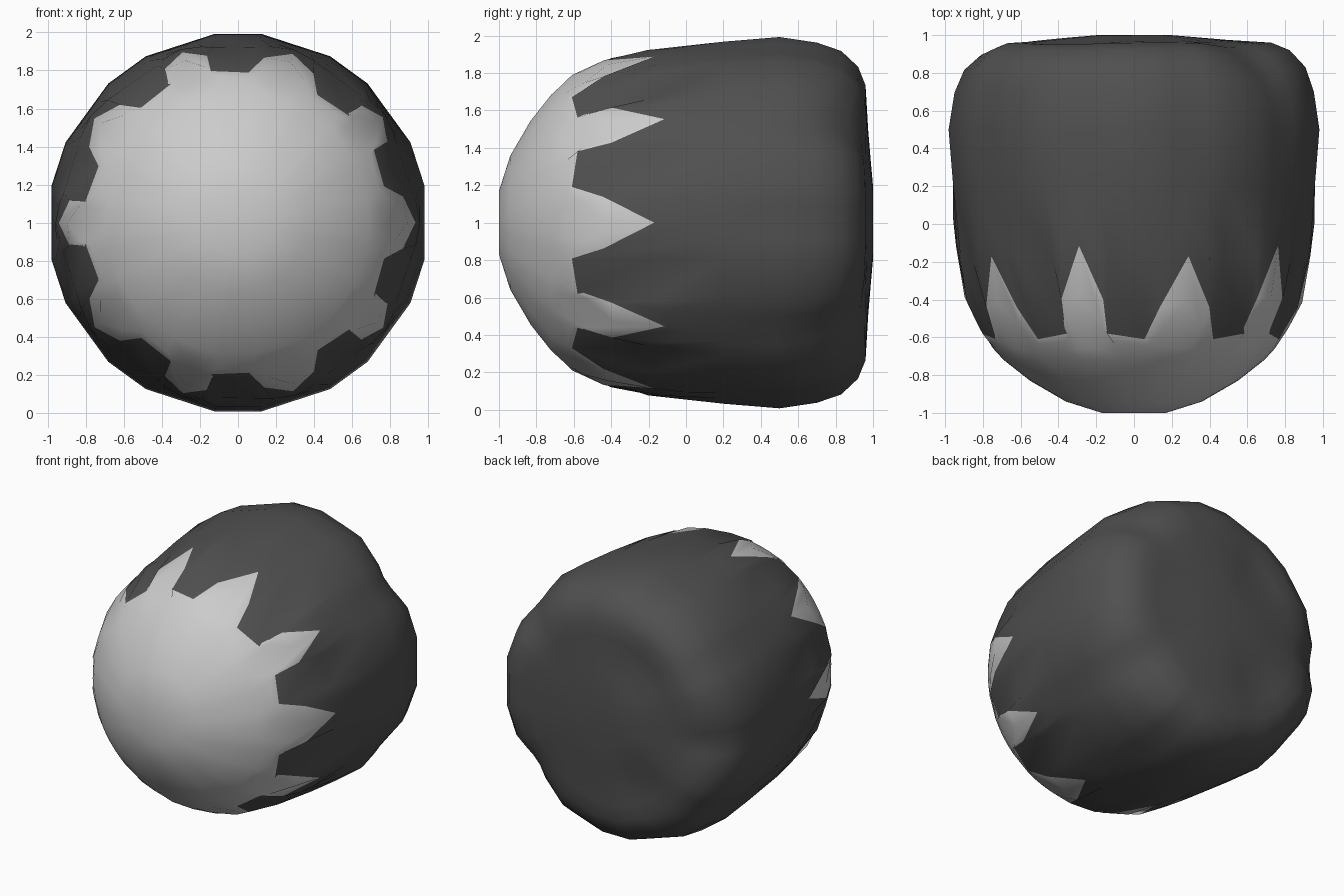
import bpy, bmesh
from math import sin, cos, radians, exp
from mathutils import Vector

if "Cube" in bpy.data.objects:
    bpy.data.objects.remove(bpy.data.objects["Cube"])

# Side profile: distance along y, radius around the y axis
PROFILE = [(-1, .17), (-.94, .36), (-.83, .55), (-.72, .69), (-.6, .80), (-.41, .893),
           (-.1, .945), (.2, .975), (.5, 1.0), (.7, .97), (.83, .925),
           (.92, .84), (.96, .74), (.975, .5), (1.0, .2)]


def radius(y):
    for (y0, r0), (y1, r1) in zip(PROFILE, PROFILE[1:]):
        if y <= y1:
            return r0 + (r1 - r0) * (y - y0) / (y1 - y0)
    return PROFILE[-1][1]


# Ten zigzag teeth, alternately wide and narrow: (angle offset, boundary y)
WIDE = [(-14, -.61), (-9, -.44), (0, -.17), (9, -.44), (14, -.61)]
NARROW = [(-7.9, -.58), (-7.5, -.40), (0, -.115), (7.5, -.40), (7.9, -.58)]
REAR = [-11, -5.5, 0, 5.5, 11]
columns = []
for k in range(10):
    for (a, y), rear in zip(NARROW if k % 2 else WIDE, REAR):
        columns.append((36 * k + a, 36 * k + rear, rear, y))

# Soft dents pressed into the back rim: centre, spread, push
DENTS = [((.66, .88, 1.58), .2, (-.02, -.055, -.02)),
         ((.66, .88, .42), .2, (-.02, -.055, .02)),
         ((-.85, .95, 1.0), .2, (.03, -.05, 0)),
         ((-.3, .98, 1.45), .2, (0, -.03, 0)),
         ((-.3, .98, .55), .2, (0, -.03, 0))]


def surface_point(angle, y, flat=1.0):
    r = radius(y) * flat
    p = Vector((r * cos(radians(angle)), y, 1 + r * sin(radians(angle))))
    moved = p.copy()
    if y > .4:
        for centre, spread, push in DENTS:
            d = (p - Vector(centre)).length / spread
            moved += Vector(push) * exp(-d * d)
    return moved


def material(name, value):
    m = bpy.data.materials.new(name)
    m.diffuse_color = (value, value, value, 1)
    m.use_nodes = True
    m.node_tree.nodes["Principled BSDF"].inputs["Base Color"].default_value = m.diffuse_color
    return m


bm = bmesh.new()
rings = []
# Light dome rings
for y in (-1, -.94, -.83, -.72, -.66):
    rings.append([bm.verts.new(surface_point(rear, y)) for _, rear, _, _ in columns])
# Toothed boundary, with one ring halfway on each side
for kind in ("light", "edge", "dark"):
    ring = []
    for a, rear, _, edge in columns:
        y = {"light": (edge - .66) / 2, "edge": edge, "dark": (edge + .2) / 2}[kind]
        ring.append(bm.verts.new(surface_point(a if kind == "edge" else (a + rear) / 2, y)))
    rings.append(ring)
edge_ring = len(rings) - 2
# Dark body and back rings, drawn as a faceted barrel
for y in (.2, .5, .7, .83, .92, .96, .967, .975, .987, 1.0):
    rings.append([bm.verts.new(surface_point(rear, y, cos(radians(11)) / cos(radians(off))))
                  for _, rear, off, _ in columns])

n = len(columns)
for i, (r0, r1) in enumerate(zip(rings, rings[1:])):
    for j in range(n):
        f = bm.faces.new((r0[j], r1[j], r1[(j + 1) % n], r0[(j + 1) % n]))
        f.material_index = 0 if i < edge_ring else 1
# Front and back caps
bm.faces.new(rings[0])
bm.faces.new(rings[-1]).material_index = 1
bmesh.ops.recalc_face_normals(bm, faces=bm.faces)
for f in bm.faces:
    f.smooth = True

mesh = bpy.data.meshes.new("toothed_dome_body")
bm.to_mesh(mesh)
bm.free()
mesh.materials.append(material("light_shell", .8))
mesh.materials.append(material("dark_shell", .08))
body = bpy.data.objects.new("toothed_dome_body", mesh)
bpy.context.collection.objects.link(body)
